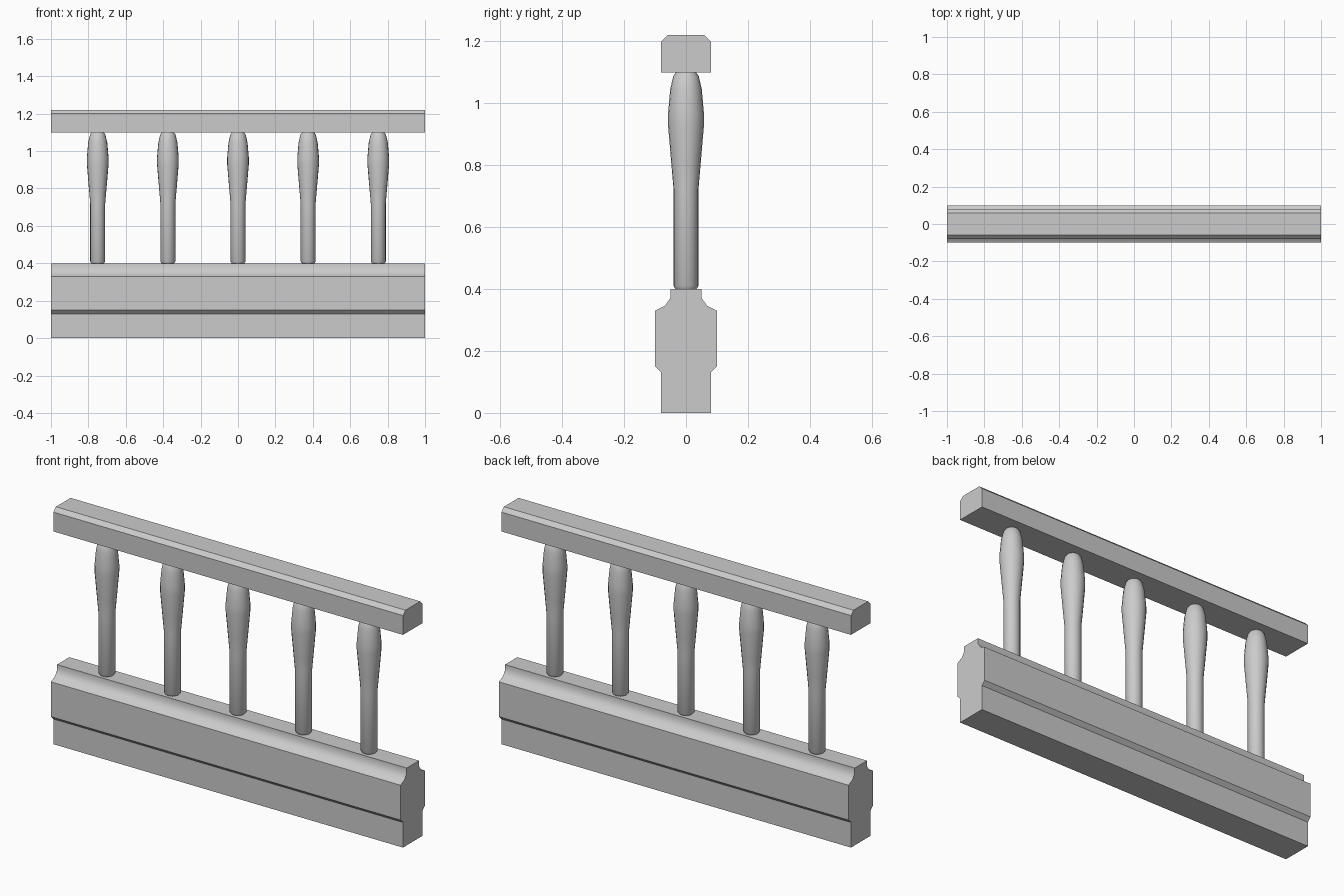
import bpy, bmesh, math

if "Cube" in bpy.data.objects:
    bpy.data.objects.remove(bpy.data.objects["Cube"])


def finish(name, bm, angle):
    bmesh.ops.recalc_face_normals(bm, faces=bm.faces)
    mesh = bpy.data.meshes.new(name)
    bm.to_mesh(mesh)
    bm.free()
    obj = bpy.data.objects.new(name, mesh)
    bpy.context.collection.objects.link(obj)
    bpy.ops.object.select_all(action='DESELECT')
    obj.select_set(True)
    bpy.context.view_layer.objects.active = obj
    bpy.ops.object.shade_smooth_by_angle(angle=math.radians(angle))
    return obj


def moulding(name, half, length=2.0, angle=30):
    """Mirror a half profile (y, z) and extrude it along x."""
    outline = half + [(-y, z) for y, z in reversed(half)]
    bm = bmesh.new()
    face = bm.faces.new([bm.verts.new((-length / 2, y, z)) for y, z in outline])
    ext = bmesh.ops.extrude_face_region(bm, geom=[face])
    moved = [v for v in ext["geom"] if isinstance(v, bmesh.types.BMVert)]
    bmesh.ops.translate(bm, verts=moved, vec=(length, 0, 0))
    return finish(name, bm, angle)


def turned(name, profile, sides=20):
    """Lathe a (radius, z) profile, capped at both ends."""
    bm = bmesh.new()
    rings = []
    for r, z in profile:
        rings.append([bm.verts.new((r * math.cos(math.tau * i / sides),
                                    r * math.sin(math.tau * i / sides), z))
                      for i in range(sides)])
    for a, b in zip(rings, rings[1:]):
        for i in range(sides):
            j = (i + 1) % sides
            bm.faces.new((a[i], a[j], b[j], b[i]))
    bm.faces.new(rings[0][::-1])
    bm.faces.new(rings[-1])
    return finish(name, bm, 50)


# Plinth with stepped foot and a coved top
moulding("base_plinth", [(0.08, 0), (0.08, 0.13), (0.10, 0.15), (0.10, 0.33),
                         (0.068, 0.346), (0.05, 0.372), (0.05, 0.40)], angle=38)

# Handrail with chamfered top edges
moulding("handrail", [(0.08, 1.10), (0.08, 1.20), (0.06, 1.22)])

# Row of turned balusters
baluster = turned("baluster_1", [
    (0.034, 0.40), (0.04, 0.41), (0.04, 0.72), (0.047, 0.80), (0.058, 0.93),
    (0.058, 0.965), (0.051, 1.045), (0.041, 1.088), (0.032, 1.10)])
baluster.location.x = -0.75
for n in range(1, 5):
    copy = baluster.copy()
    copy.name = f"baluster_{n + 1}"
    copy.location.x = -0.75 + 0.375 * n
    bpy.context.collection.objects.link(copy)
